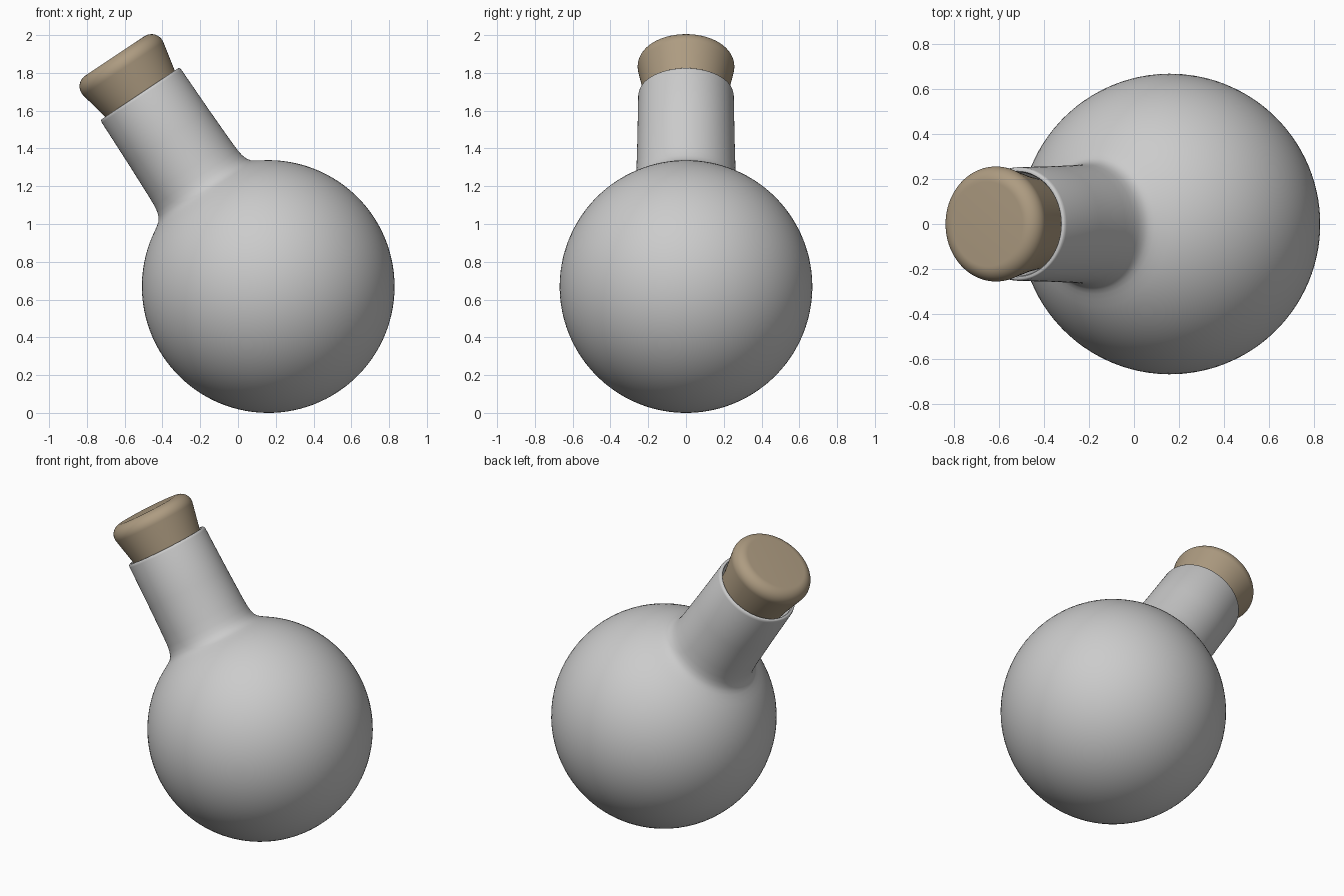
import bpy, bmesh, math
from mathutils import Matrix, Vector

if "Cube" in bpy.data.objects:
    bpy.data.objects.remove(bpy.data.objects["Cube"])

R = 0.669
TILT = math.atan2(0.68, 1.022)
PLACE = Matrix.Translation((0.16, 0, R)) @ Matrix.Rotation(-TILT, 4, 'Y')


def arc(cx, cz, r, a0, a1, n):
    """Points (radius, height) on an arc, angle measured from the axis."""
    return [(cx + r * math.sin(a0 + (a1 - a0) * i / n),
             cz + r * math.cos(a0 + (a1 - a0) * i / n)) for i in range(n + 1)]


def lathe(name, profile, angle, segments=96):
    """Revolve a profile about the tilted bottle axis."""
    bm = bmesh.new()
    vs = [bm.verts.new((r, 0, z)) for r, z in profile]
    es = [bm.edges.new(p) for p in zip(vs, vs[1:])]
    bmesh.ops.spin(bm, geom=vs + es, cent=(0, 0, 0), axis=(0, 0, 1),
                   angle=2 * math.pi, steps=segments)
    bmesh.ops.remove_doubles(bm, verts=bm.verts, dist=1e-4)
    bmesh.ops.recalc_face_normals(bm, faces=bm.faces)
    bm.transform(PLACE)
    me = bpy.data.meshes.new(name)
    bm.to_mesh(me)
    bm.free()
    ob = bpy.data.objects.new(name, me)
    bpy.context.collection.objects.link(ob)
    bpy.context.view_layer.objects.active = ob
    ob.select_set(True)
    bpy.ops.object.shade_smooth_by_angle(angle=math.radians(angle))
    ob.select_set(False)
    return ob


# Flask: round body, soft shoulder, tapering neck, rim and inner wall
outer = arc(0, 0, R, math.pi, math.asin(0.335 / R), 48)
outer[0] = (0, -R)
shoulder = [(0.312, 0.594), (0.293, 0.608), (0.279, 0.628), (0.270, 0.655),
            (0.265, 0.69), (0.262, 0.75), (0.257, 0.95), (0.253, 1.21)]
rim = [(0.250, 1.222), (0.245, 1.226), (0.235, 1.226), (0.230, 1.220)]
inner = [(0.232, 0.95), (0.237, 0.70), (0.255, 0.61)]
cavity = arc(0, 0, R - 0.025, math.asin(0.29 / (R - 0.025)), math.pi, 40)
cavity[-1] = (0, -R + 0.025)
lathe("flask", outer + shoulder + rim + inner + cavity, 50)

# Stopper: flared cork with a rounded top edge
edge = arc(0.188, 1.398, 0.068, math.radians(100), 0, 12)
cork = lathe("cork", [(0, 1.05), (0.195, 1.05), (0.221, 1.226)] + edge + [(0, 1.466)], 40)
mat = bpy.data.materials.new("cork_brown")
mat.diffuse_color = (0.42, 0.33, 0.22, 1)
mat.use_nodes = True
mat.node_tree.nodes["Principled BSDF"].inputs["Base Color"].default_value = mat.diffuse_color
cork.data.materials.append(mat)
